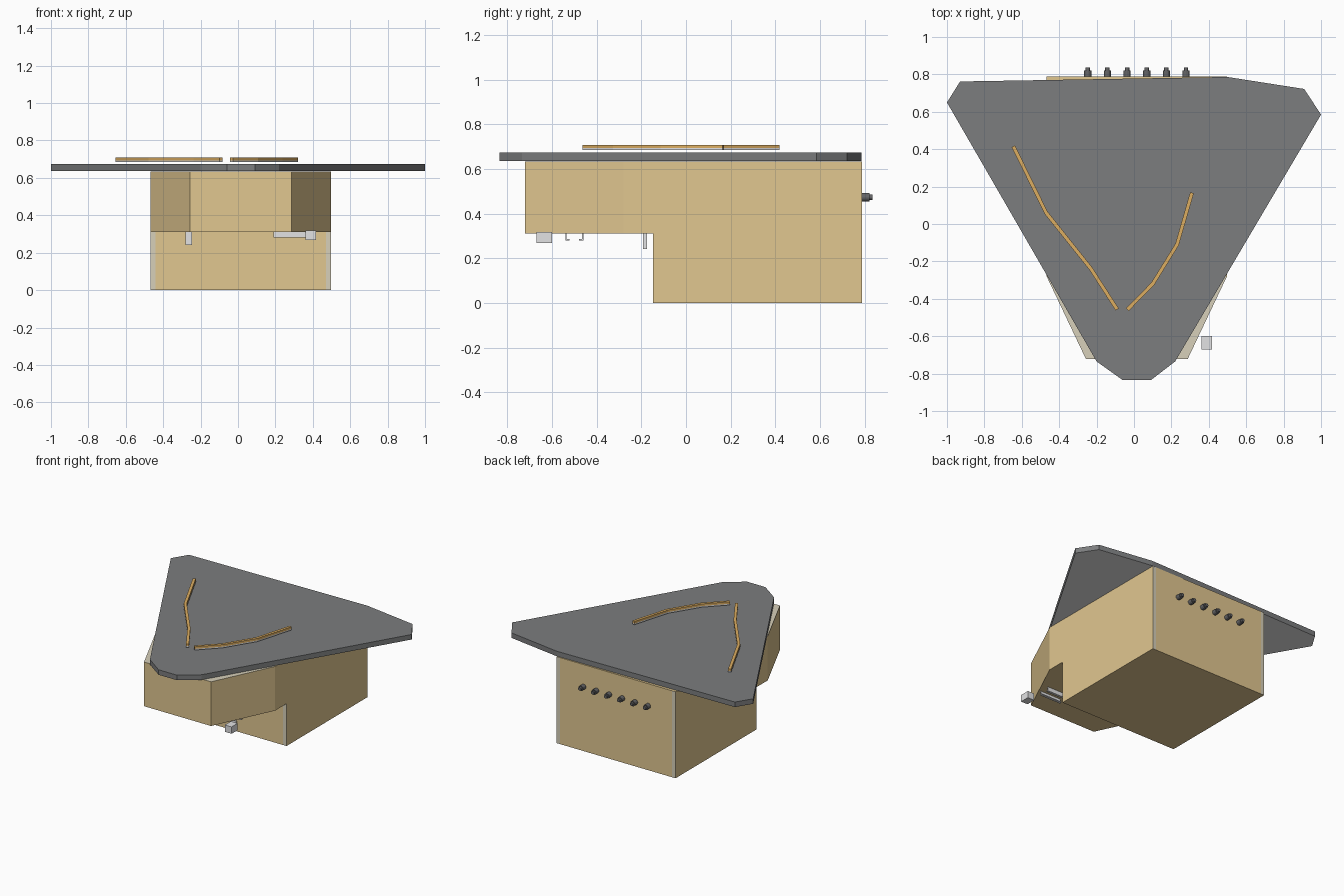
import bpy, bmesh, math
from mathutils import Vector, Matrix

cube = bpy.data.objects.get("Cube")
if cube:
    bpy.data.objects.remove(cube, do_unlink=True)


def material(name, r, g, b):
    m = bpy.data.materials.new(name)
    m.use_nodes = True
    m.diffuse_color = (r, g, b, 1)
    m.node_tree.nodes["Principled BSDF"].inputs["Base Color"].default_value = (r, g, b, 1)
    return m


TAN = material("tan wood", 0.75, 0.57, 0.28)
PALE = material("pale raw edge", 0.68, 0.63, 0.49)
GREY = material("slate grey", 0.2, 0.205, 0.21)
WHITE = material("off white underside", 0.8, 0.8, 0.8)
DARK = material("dark knob grey", 0.13, 0.13, 0.135)
METAL = material("light metal", 0.76, 0.76, 0.77)
GOLD = material("golden wood", 0.72, 0.42, 0.12)


def finish(name, bm, mats, rule=None):
    """Turn a bmesh into an object; rule picks the material from a face normal."""
    bmesh.ops.recalc_face_normals(bm, faces=bm.faces)
    bm.normal_update()
    if rule:
        for f in bm.faces:
            f.material_index = 1 if rule(f.normal) else 0
    me = bpy.data.meshes.new(name)
    bm.to_mesh(me)
    bm.free()
    for m in mats:
        me.materials.append(m)
    ob = bpy.data.objects.new(name, me)
    bpy.context.collection.objects.link(ob)
    return ob


def prism(name, outline, offset, mats, rule=None):
    bm = bmesh.new()
    face = bm.faces.new([bm.verts.new(p) for p in outline])
    ext = bmesh.ops.extrude_face_region(bm, geom=[face], use_keep_orig=True)
    verts = [g for g in ext["geom"] if isinstance(g, bmesh.types.BMVert)]
    bmesh.ops.translate(bm, verts=verts, vec=offset)
    return finish(name, bm, mats, rule)


def flat(points, z):
    return [(x, y, z) for x, y in points]


def box(name, lo, hi, mat):
    (x0, y0, z0), (x1, y1, z1) = lo, hi
    return prism(name, flat([(x0, y0), (x1, y0), (x1, y1), (x0, y1)], z0),
                 (0, 0, z1 - z0), [mat])


# Cabinet: stepped core between two side panels with raw ends
SHELL_TOP, STEP = 0.634, 0.31
side = [(-0.148, 0), (0.788, 0), (0.788, SHELL_TOP), (-0.28, SHELL_TOP),
        (-0.28, STEP), (-0.148, STEP)]
for name, x0, x1 in (("cabinet_core", -0.44, 0.47),
                     ("right_side_panel", -0.467, -0.44),
                     ("left_side_panel", 0.47, 0.497)):
    panel = name != "cabinet_core"
    prism(name, [(x0, y, z) for y, z in side], (x1 - x0, 0, 0), [TAN, PALE],
          (lambda n: abs(n.y) > 0.9) if panel else None)

# Tapered front overhang with a raw top edge
prism("front_overhang", flat([(-0.467, -0.28), (-0.257, -0.722), (0.287, -0.722), (0.497, -0.28)], STEP),
      (0, 0, SHELL_TOP - STEP), [TAN, PALE], lambda n: n.z > 0.9)

# Lid with an unpainted underside
lid = [(-1, 0.65), (-0.93, 0.762), (0.5, 0.786), (0.91, 0.722), (1, 0.585),
       (0.22, -0.735), (0.09, -0.835), (-0.06, -0.835), (-0.2, -0.735)]
prism("lid", flat(lid, 0.636), (0, 0, 0.037), [GREY, WHITE], lambda n: n.z < -0.9)


# Bent ribs above the lid, gold over a light metal strip
def rib(name, path, half=0.01):
    pts = [Vector(p) for p in path]
    left, right = [], []
    for i, p in enumerate(pts):
        d = (pts[min(i + 1, len(pts) - 1)] - pts[max(i - 1, 0)]).normalized()
        n = Vector((-d.y, d.x)) * half
        left.append(p + n)
        right.append(p - n)
    outline = left + right[::-1]
    prism(name, flat(outline, 0.693), (0, 0, 0.015), [GOLD])
    prism(name + "_base", flat(outline, 0.684), (0, 0, 0.009), [METAL])


rib("right_rib", [(-0.645, 0.415), (-0.47, 0.06), (-0.23, -0.24), (-0.09, -0.457)])
rib("left_rib", [(0.31, 0.167), (0.23, -0.11), (0.1, -0.32), (-0.035, -0.457)])

# Row of knobs on the back
for i in range(6):
    bm = bmesh.new()
    for radius, y0, y1 in ((0.019, 0.785, 0.822), (0.012, 0.822, 0.836)):
        place = Matrix.Translation((-0.247 + i * 0.105, (y0 + y1) / 2, 0.473))
        bmesh.ops.create_cone(bm, cap_ends=True, segments=12, radius1=radius, radius2=radius,
                              depth=y1 - y0,
                              matrix=place @ Matrix.Rotation(math.pi / 2, 4, "X"))
    finish(f"back_knob_{i + 1}", bm, [DARK])

# Fittings below the overhang: two angle rails, end block and a tab
for name, y, s in (("front_rail", -0.54, 1), ("rear_rail", -0.46, -1)):
    profile = [(0, 0.28), (0.018, 0.28), (0.018, 0.286), (0.006, 0.286), (0.006, STEP), (0, STEP)]
    prism(name, [(0.19, y + s * a, z) for a, z in profile], (0.17, 0, 0), [METAL])
box("rail_block", (0.362, -0.67, 0.268), (0.417, -0.6, 0.318), METAL)
box("hanging_tab", (-0.28, -0.193, 0.242), (-0.245, -0.175, STEP), METAL)
